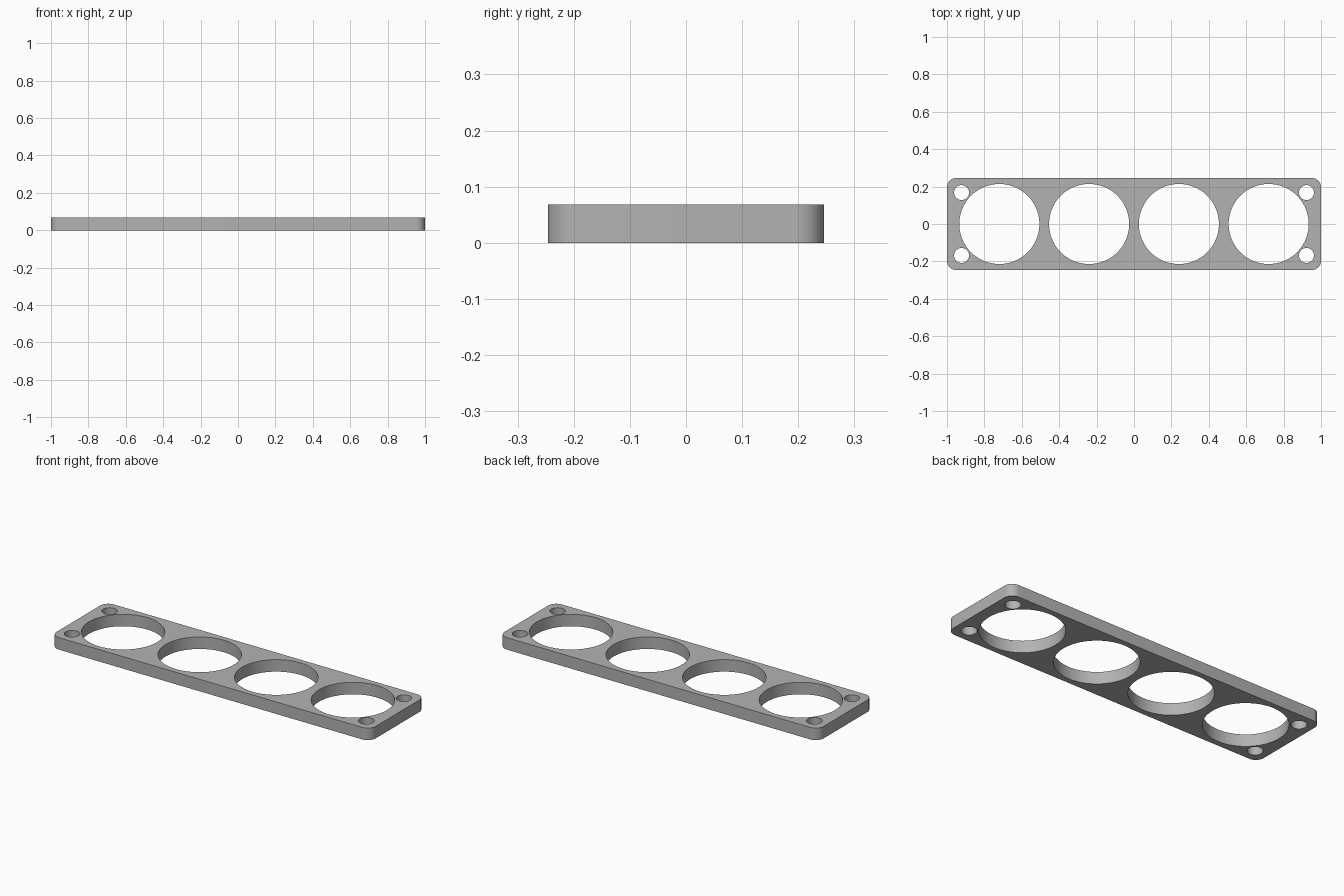
import bpy
import bmesh
from math import radians

LENGTH, DEPTH, HEIGHT = 2.0, 0.492, 0.068
CORNER_RADIUS = 0.05

cube = bpy.data.objects.get("Cube")
if cube:
    bpy.data.objects.remove(cube, do_unlink=True)

# Single grey material
grey = bpy.data.materials.new("plain_grey")
grey.use_nodes = True
colour = (0.45, 0.45, 0.45, 1)
grey.diffuse_color = colour
grey.node_tree.nodes["Principled BSDF"].inputs["Base Color"].default_value = colour


def make_object(name, bm):
    mesh = bpy.data.meshes.new(name)
    bm.to_mesh(mesh)
    bm.free()
    obj = bpy.data.objects.new(name, mesh)
    bpy.context.collection.objects.link(obj)
    mesh.materials.append(grey)
    return obj


# Plate with rounded vertical corners
bm = bmesh.new()
bmesh.ops.create_cube(bm, size=1)
bmesh.ops.scale(bm, vec=(LENGTH, DEPTH, HEIGHT), verts=bm.verts)
bmesh.ops.translate(bm, vec=(0, 0, HEIGHT / 2), verts=bm.verts)
uprights = [e for e in bm.edges if abs(e.verts[0].co.z - e.verts[1].co.z) > HEIGHT / 2]
bmesh.ops.bevel(bm, geom=uprights, offset=CORNER_RADIUS, offset_type='OFFSET',
                segments=12, profile=0.5, affect='EDGES')
plate = make_object("plate", bm)

# Four large openings and four corner screw holes: x, y, radius
holes = [(x, 0, 0.214) for x in (-0.72, -0.24, 0.24, 0.72)]
holes += [(x, y, 0.04) for x in (-0.922, 0.922) for y in (-0.168, 0.168)]

# All hole cutters in one helper mesh
bm = bmesh.new()
for x, y, radius in holes:
    ring = bmesh.ops.create_cone(bm, cap_ends=True, segments=96 if radius > 0.1 else 48,
                                 radius1=radius, radius2=radius, depth=HEIGHT * 3)
    bmesh.ops.translate(bm, vec=(x, y, HEIGHT / 2), verts=ring["verts"])
cutter = make_object("hole_cutter", bm)

# Cut the holes, then drop the helper
cut = plate.modifiers.new("holes", 'BOOLEAN')
cut.operation = 'DIFFERENCE'
cut.solver = 'EXACT'
cut.object = cutter
bpy.ops.object.select_all(action='DESELECT')
plate.select_set(True)
bpy.context.view_layer.objects.active = plate
bpy.ops.object.modifier_apply(modifier=cut.name)
bpy.data.objects.remove(cutter, do_unlink=True)

# Smooth round walls with crisp rims
bpy.ops.object.shade_smooth_by_angle(angle=radians(30))
